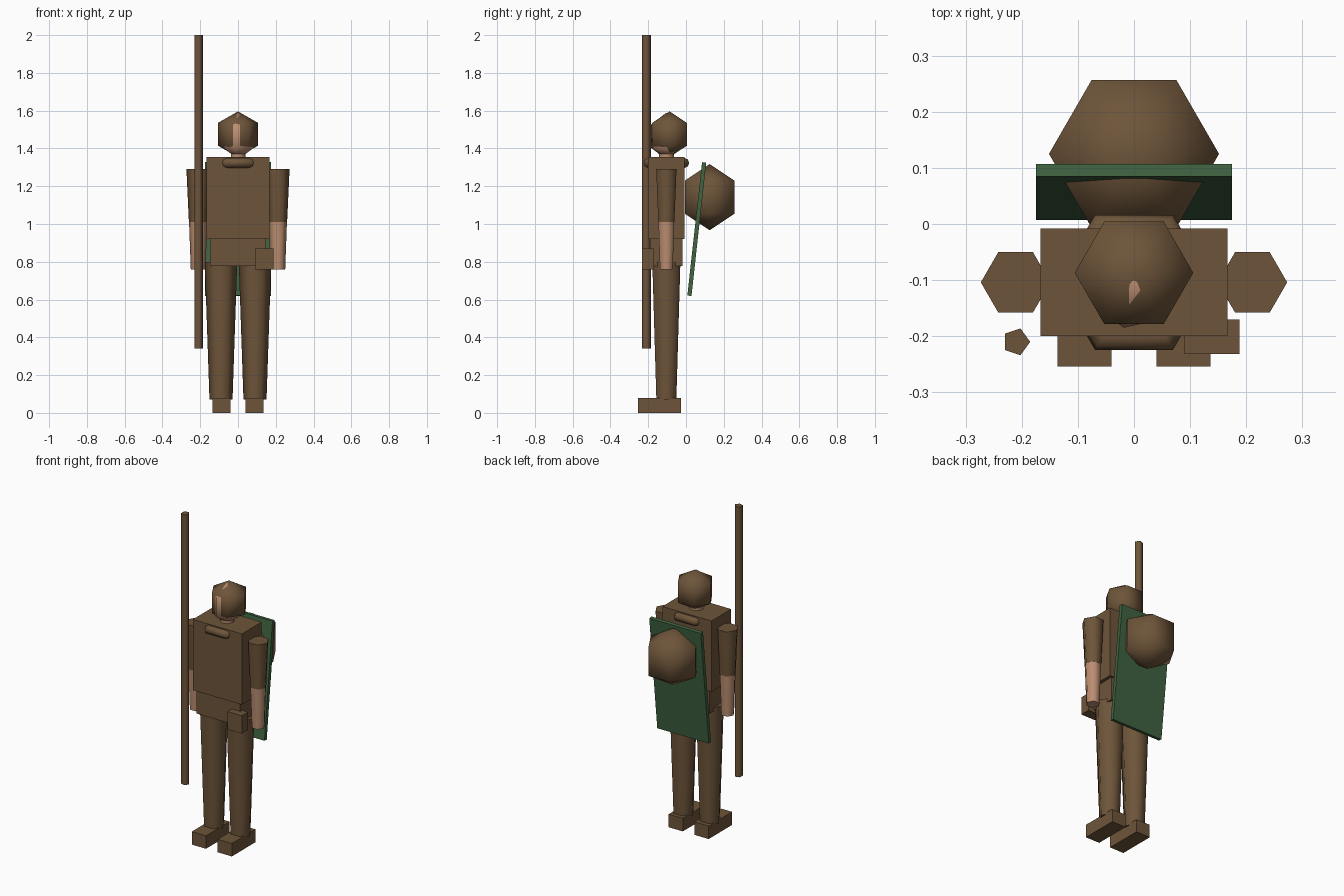
import bpy, bmesh, math
from mathutils import Matrix

cube = bpy.data.objects.get("Cube")
if cube:
    bpy.data.objects.remove(cube, do_unlink=True)


def material(name, rgb):
    m = bpy.data.materials.new(name)
    m.use_nodes = True
    m.diffuse_color = (*rgb, 1)
    m.node_tree.nodes["Principled BSDF"].inputs["Base Color"].default_value = (*rgb, 1)
    return m


BROWN = material("brown_cloth", (0.155, 0.09, 0.042))
SKIN = material("skin", (0.50, 0.27, 0.165))
GREEN = material("green", (0.05, 0.125, 0.052))
BODY_Y = -0.104


def finish(name, bm, mat, loc):
    bmesh.ops.recalc_face_normals(bm, faces=bm.faces)
    mesh = bpy.data.meshes.new(name)
    bm.to_mesh(mesh)
    bm.free()
    ob = bpy.data.objects.new(name, mesh)
    mesh.materials.append(mat)
    ob.location = loc
    bpy.context.collection.objects.link(ob)
    bpy.ops.object.select_all(action='DESELECT')
    ob.select_set(True)
    bpy.context.view_layer.objects.active = ob
    bpy.ops.object.shade_smooth_by_angle(angle=math.radians(80))
    return ob


def box(name, mat, loc, size):
    bm = bmesh.new()
    bmesh.ops.create_cube(bm, size=1, matrix=Matrix.Diagonal((*size, 1)))
    return finish(name, bm, mat, loc)


def lathe(name, mat, loc, profile, sides=6, closed=False):
    """Spin (radius, height) points around z, first corner towards +x."""
    bm = bmesh.new()
    rings = []
    for r, z in profile:
        rings.append([bm.verts.new((r * math.cos(2 * math.pi * i / sides),
                                    r * math.sin(2 * math.pi * i / sides), z))
                      for i in range(sides)])
    pairs = list(zip(rings, rings[1:]))
    if closed:
        pairs.append((rings[-1], rings[0]))
    for a, b in pairs:
        for i in range(sides):
            j = (i + 1) % sides
            bm.faces.new((a[i], a[j], b[j], b[i]))
    if not closed:
        for ring, point in ((rings[0], profile[0]), (rings[-1], profile[-1])):
            if point[0] > 0:
                bm.faces.new(ring)
    bmesh.ops.remove_doubles(bm, verts=bm.verts, dist=1e-5)
    return finish(name, bm, mat, loc)


def ball(name, mat, loc, radius, height, sides):
    arc = [math.pi * i / 3 for i in range(4)]
    profile = [(abs(radius * math.sin(a)) if 0 < i < 3 else 0, -height * math.cos(a))
               for i, a in enumerate(arc)]
    return lathe(name, mat, loc, profile, sides)


# Torso, hips and pouch
box("torso", BROWN, (0, BODY_Y, 1.1375), (0.334, 0.192, 0.435))
box("hips", BROWN, (0, BODY_Y, 0.85), (0.296, 0.172, 0.145))
box("belt_pouch", BROWN, (0.139, -0.201, 0.815), (0.098, 0.062, 0.11))

# Limbs
for side, s in (("left", 1), ("right", -1)):
    box(side + "_boot", BROWN, (s * 0.088, -0.14, 0.04), (0.096, 0.228, 0.08))
    lathe(side + "_leg", BROWN, (s * 0.09, BODY_Y, 0), [(0.061, 0.07), (0.086, 0.80)])
    lathe(side + "_sleeve", BROWN, (s * 0.211, BODY_Y, 0), [(0.049, 1.01), (0.062, 1.29)])
    lathe(side + "_forearm", SKIN, (s * 0.211, BODY_Y, 0), [(0.039, 0.76), (0.048, 1.01)])

# Neck, head, hood and rolled collar
lathe("neck", SKIN, (0, BODY_Y, 0), [(0.041, 1.32), (0.041, 1.43)], 7)
ball("head", SKIN, (0, BODY_Y, 1.465), 0.096, 0.124, 7)
ball("hood", BROWN, (0, -0.087, 1.475), 0.122, 0.121, 6)
roll = [(0.113 + 0.026 * math.cos(math.pi * i / 4), 0.026 * math.sin(math.pi * i / 4))
        for i in range(8)]
lathe("collar", BROWN, (0, BODY_Y, 1.323), roll, 6, closed=True)

# Back board with bundle
board = box("back_board", GREEN, (0, 0.057, 0.973), (0.35, 0.022, 0.71))
board.rotation_euler.x = -math.radians(6.3)
ball("bundle", BROWN, (0, 0.125, 1.142), 0.175, 0.175, 6)

# Staff
lathe("staff", BROWN, (-0.21, -0.21, 0), [(0.025, 0.34), (0.025, 2.0)], 5)
